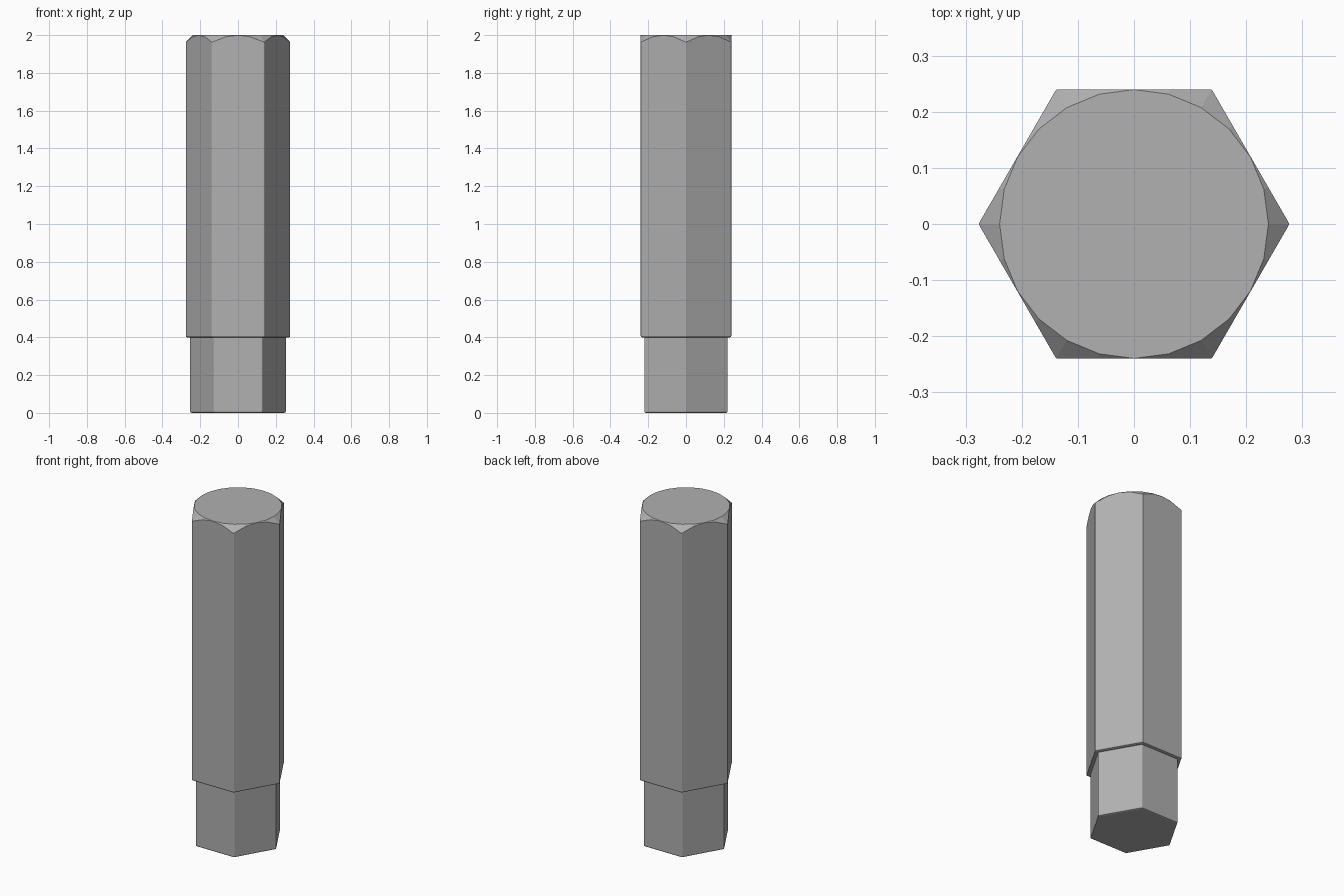
import bpy, bmesh
from math import cos, sin, pi

if "Cube" in bpy.data.objects:
    bpy.data.objects.remove(bpy.data.objects["Cube"])

# Dark grey metal
steel = bpy.data.materials.new("dark_grey")
steel.diffuse_color = (0.44, 0.44, 0.44, 1.0)
steel.use_nodes = True
steel.node_tree.nodes["Principled BSDF"].inputs["Base Color"].default_value = steel.diffuse_color


def finish(bm, name):
    bmesh.ops.recalc_face_normals(bm, faces=bm.faces[:])
    mesh = bpy.data.meshes.new(name)
    bm.to_mesh(mesh)
    bm.free()
    mesh.materials.append(steel)
    obj = bpy.data.objects.new(name, mesh)
    bpy.context.collection.objects.link(obj)
    return obj


def ease(bm, edges, offset):
    bmesh.ops.bevel(bm, geom=edges, offset=offset, segments=2, profile=0.5,
                    affect='EDGES')


def hex_prism(name, apothem, z0, z1):
    """Hexagonal bar with corners on +-x; all edges but the top ones eased."""
    bm = bmesh.new()
    r = apothem / cos(pi / 6)
    base = bm.faces.new([bm.verts.new((r * cos(i * pi / 3), r * sin(i * pi / 3), z0))
                         for i in range(6)])
    ext = bmesh.ops.extrude_face_region(bm, geom=[base], use_keep_orig=True)
    for v in ext["geom"]:
        if isinstance(v, bmesh.types.BMVert):
            v.co.z = z1
    bmesh.ops.recalc_face_normals(bm, faces=bm.faces[:])
    ease(bm, [e for e in bm.edges
              if abs(e.verts[0].co.z - e.verts[1].co.z) > 0.01], 0.003)
    ease(bm, [e for e in bm.edges
              if max(v.co.z for v in e.verts) < z0 + 1e-4], 0.008)
    return finish(bm, name)


# Long hexagonal shaft, left overlong so the cone can trim its top
shaft = hex_prism("hex_shaft", 0.24, 0.4, 2.05)

# 24-sided 45 degree cone that chamfers the top corners
bm = bmesh.new()
bmesh.ops.create_cone(bm, cap_ends=True, segments=24,
                      radius1=2.2395, radius2=0.2395, depth=2.0)
bmesh.ops.translate(bm, verts=bm.verts[:], vec=(0, 0, 1.0))
cutter = finish(bm, "chamfer_cutter")
cutter.hide_render = True

mod = shaft.modifiers.new("top_chamfer", 'BOOLEAN')
mod.operation = 'INTERSECT'
mod.solver = 'EXACT'
mod.object = cutter
bpy.context.view_layer.objects.active = shaft
shaft.select_set(True)
bpy.ops.object.modifier_apply(modifier=mod.name)
bpy.data.objects.remove(cutter)

# Narrower hexagonal tip
tip = hex_prism("hex_tip", 0.22, 0.0, 0.41)
